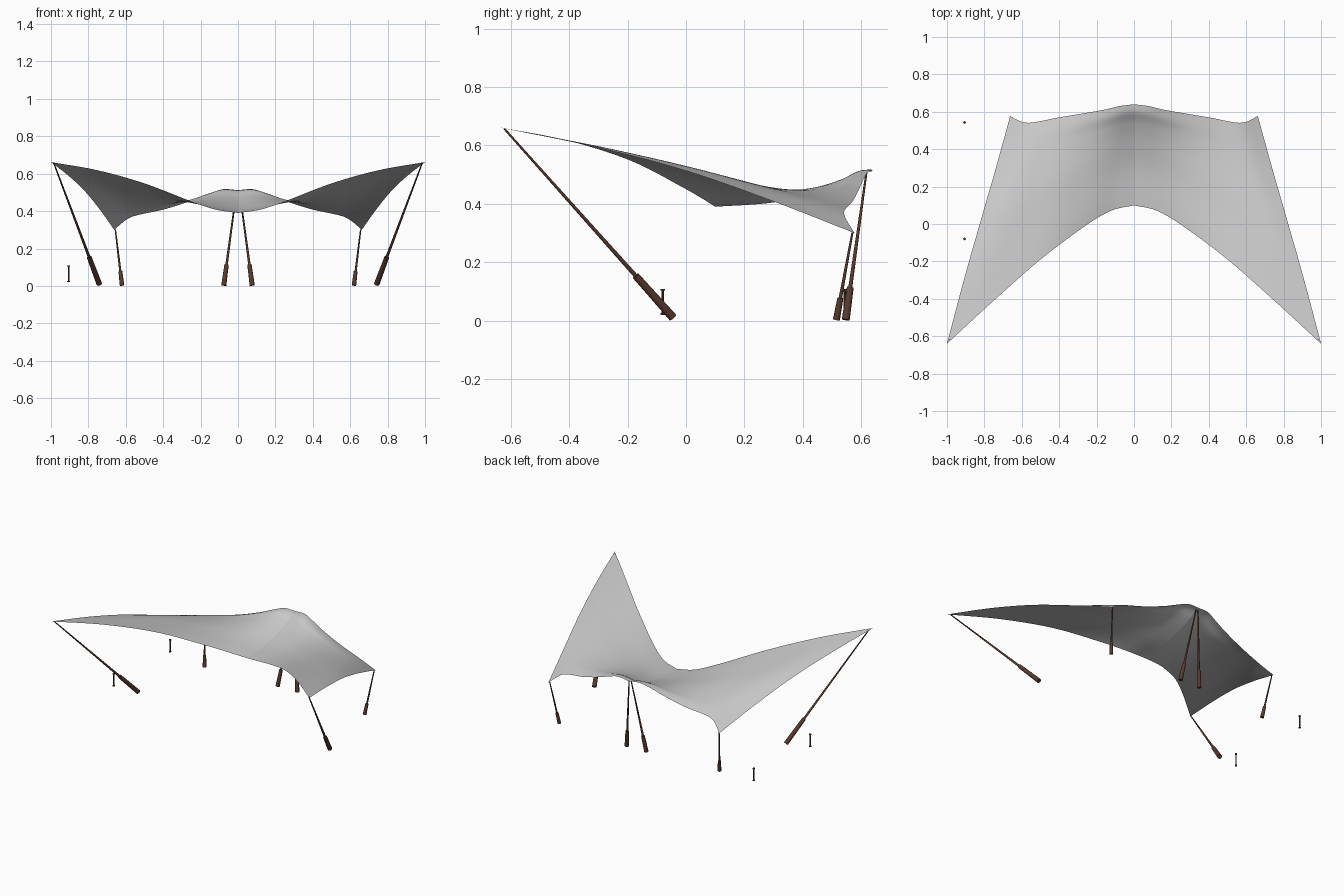
import bpy, bmesh, math
from mathutils import Vector

if "Cube" in bpy.data.objects:
    bpy.data.objects.remove(bpy.data.objects["Cube"])


def material(name, rgb):
    m = bpy.data.materials.new(name)
    m.diffuse_color = (*rgb, 1)
    m.use_nodes = True
    m.node_tree.nodes["Principled BSDF"].inputs["Base Color"].default_value = m.diffuse_color
    return m


FABRIC = material("light grey fabric", (0.58, 0.58, 0.58))
WOOD = material("dark brown wood", (0.10, 0.042, 0.027))


def finish(name, bm, mat, mirror=False, angle=40):
    me = bpy.data.meshes.new(name)
    bm.to_mesh(me)
    bm.free()
    me.materials.append(mat)
    ob = bpy.data.objects.new(name, me)
    bpy.context.collection.objects.link(ob)
    bpy.ops.object.select_all(action='DESELECT')
    ob.select_set(True)
    bpy.context.view_layer.objects.active = ob
    bpy.ops.object.shade_smooth_by_angle(angle=math.radians(angle))
    if mirror:
        mod = ob.modifiers.new("mirror", 'MIRROR')
        mod.use_mirror_merge = False
    return ob


def spline(pts, axis):
    """Smooth curve through pts, parameterised 0..1 along one axis."""
    pts = [Vector(p) for p in pts]
    a0, a1 = pts[0][axis], pts[-1][axis]
    ts = [(p[axis] - a0) / (a1 - a0) for p in pts]
    n = len(pts)
    tan = []
    for i in range(n):
        a, b = max(i - 1, 0), min(i + 1, n - 1)
        tan.append((pts[b] - pts[a]) / (ts[b] - ts[a]))

    def f(t):
        i = 0
        while i < n - 2 and t > ts[i + 1]:
            i += 1
        h = ts[i + 1] - ts[i]
        s = (t - ts[i]) / h
        return ((2*s**3 - 3*s**2 + 1) * pts[i] + (s**3 - 2*s**2 + s) * h * tan[i]
                + (3*s**2 - 2*s**3) * pts[i + 1] + (s**3 - s**2) * h * tan[i + 1])
    return f


# Edge curves of half the canopy
front = spline([(0, .10, .39), (.12, .072, .408), (.25, -.003, .452), (.5, -.19, .548),
                (.75, -.41, .618), (1, -.64, .662)], 0)
back = spline([(0, .64, .512), (.08, .63, .517), (.15, .613, .495), (.25, .595, .455), (.4, .57, .408),
               (.55, .542, .375), (.6, .546, .352), (.662, .577, .30)], 0)
seam = spline([(0, .10, .39), (0, .3, .405), (0, .45, .44), (0, .55, .478),
               (0, .6, .507), (0, .64, .512)], 1)
side = spline([(1, -.64, .662), (.91, -.3, .592), (.825, 0, .513), (.74, .295, .41), (.662, .577, .30)], 1)

# Canopy: sagging surface stretched between the four edges
N, M = 40, 36
SAG = 0.022
bm = bmesh.new()
grid = []
for i in range(N + 1):
    u = i / N
    row = []
    for j in range(M + 1):
        v = j / M
        p = ((1 - v) * front(u) + v * back(u) + (1 - u) * seam(v) + u * side(v)
             - ((1 - u) * (1 - v) * front(0) + u * (1 - v) * front(1)
                + (1 - u) * v * back(0) + u * v * back(1)))
        p.z -= SAG * math.sin(math.pi * u) * math.sin(math.pi * v)
        row.append(bm.verts.new(p))
    grid.append(row)
for i in range(N):
    for j in range(M):
        bm.faces.new((grid[i][j], grid[i + 1][j], grid[i + 1][j + 1], grid[i][j + 1]))
finish("canopy", bm, FABRIC, mirror=True, angle=60)


def cone(bm, a, b, r1, r2, seg=12):
    a, b = Vector(a), Vector(b)
    d = b - a
    mat = d.to_track_quat('Z', 'Y').to_matrix().to_4x4()
    mat.translation = (a + b) / 2
    bmesh.ops.create_cone(bm, cap_ends=True, segments=seg, radius1=r1, radius2=r2,
                          depth=d.length, matrix=mat)


# Support poles: thick sleeve at the foot, tapering rod up to the canopy
poles = [
    ("front_pole", (.742, -.045, .011), (.985, -.622, .657), .22, .015),
    ("back_corner_pole", (.620, .515, .003), (.656, .570, .302), .25, .012),
    ("centre_pole", (.076, .547, .003), (.008, .618, .508), .22, .014),
]
for name, foot, tip, part, r in poles:
    foot, tip = Vector(foot), Vector(tip)
    joint = foot.lerp(tip, part)
    bm = bmesh.new()
    cone(bm, foot, joint, r, r * .85)
    cone(bm, joint, tip, r * .5, .0035)
    finish(name, bm, WOOD, mirror=True)

# Two small free-standing posts with end flanges
for k, y in enumerate((-.08, .543)):
    bm = bmesh.new()
    x = -.906
    cone(bm, (x, y, .024), (x, y, .106), .0042, .0042, 8)
    for z in (.020, .103):
        cone(bm, (x, y, z), (x, y, z + .006), .0075, .0075, 8)
    finish(f"small_post_{k + 1}", bm, WOOD)
